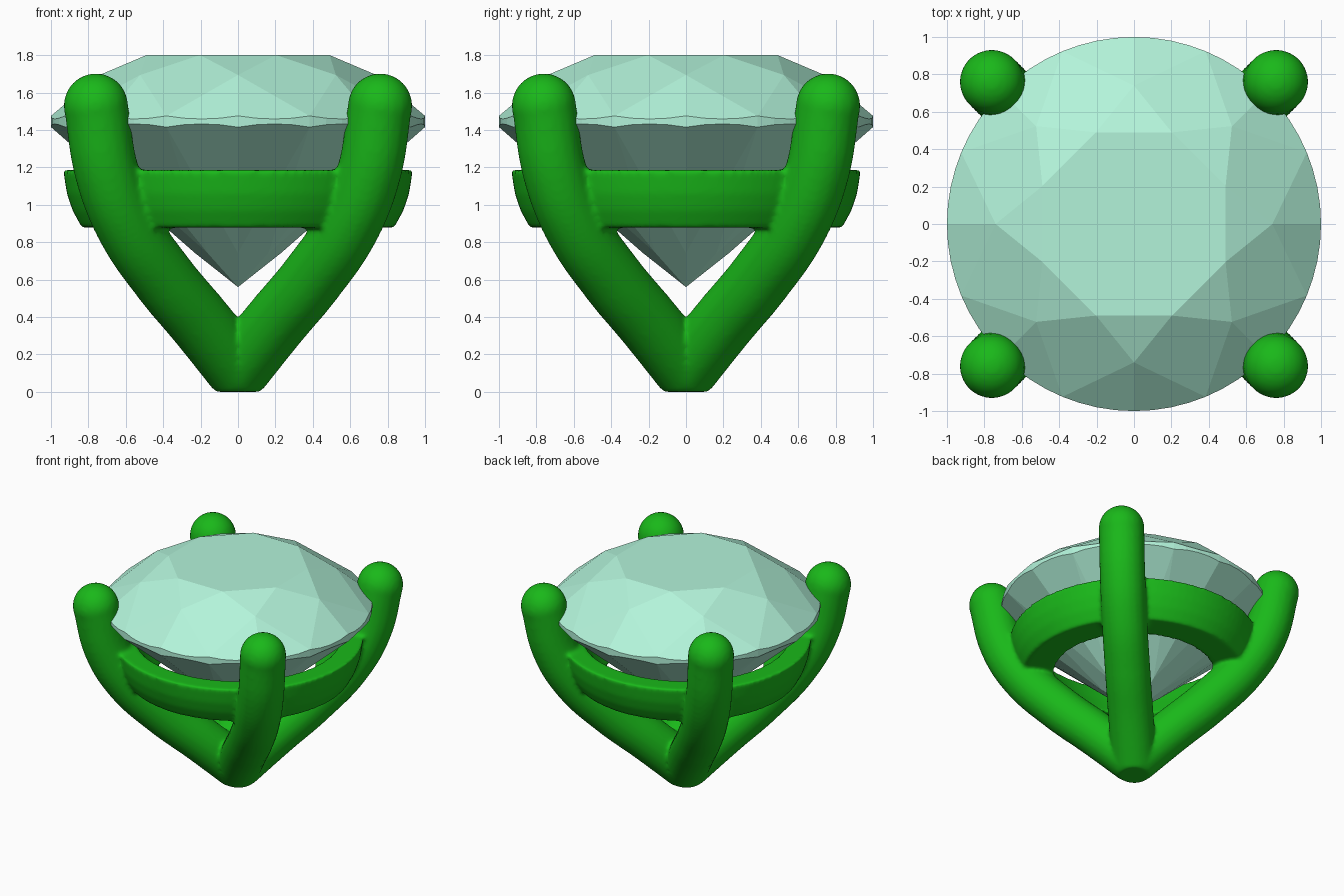
import bpy, bmesh
from math import cos, sin, pi, radians

if "Cube" in bpy.data.objects:
    bpy.data.objects.remove(bpy.data.objects["Cube"])


def material(name, rgb):
    m = bpy.data.materials.new(name)
    m.diffuse_color = (*rgb, 1)
    m.use_nodes = True
    m.node_tree.nodes["Principled BSDF"].inputs["Base Color"].default_value = m.diffuse_color
    return m


def mesh_object(name, bm, mat=None):
    me = bpy.data.meshes.new(name)
    bm.to_mesh(me)
    bm.free()
    ob = bpy.data.objects.new(name, me)
    bpy.context.collection.objects.link(ob)
    if mat:
        me.materials.append(mat)
    return ob


def activate(obs):
    bpy.ops.object.select_all(action='DESELECT')
    for o in obs:
        o.select_set(True)
    bpy.context.view_layer.objects.active = obs[0]


green = material("green_metal", (0.01, 0.48, 0.01))
mint = material("mint_gem", (0.45, 0.9, 0.7))

# Gem: round brilliant cut, as the hull of its facet corners
TABLE_R, TABLE_Z = 0.53, 1.80
STAR_R, TOP_Z = 0.74, 1.475
KITE_R, LOW_Z, CULET_Z = 0.23, 1.415, 0.56
c = cos(pi / 8)
star_z = TABLE_Z - (STAR_R * c - TABLE_R) / (1 - TABLE_R) * (TABLE_Z - TOP_Z)
kite_z = CULET_Z + (LOW_Z - CULET_Z) * KITE_R * c
edge = cos(pi / 16)
top_slope = (star_z - TOP_Z) / ((1 - STAR_R) * edge)
low_slope = (LOW_Z - kite_z) / ((1 - KITE_R) * edge)

bm = bmesh.new()


def polar(r, a, z):
    bm.verts.new((r * cos(a), r * sin(a), z))


for k in range(8):
    a = k * pi / 4
    polar(TABLE_R, a + pi / 8, TABLE_Z)
    polar(STAR_R, a, star_z)
    polar(KITE_R, a, kite_z)
for i in range(64):                      # scalloped girdle
    t = (i % 4 - 2) * pi / 32
    bulge = cos(t) - edge
    polar(1, i * pi / 32, TOP_Z - top_slope * bulge)
    polar(1, i * pi / 32, LOW_Z + low_slope * bulge)
bm.verts.new((0, 0, CULET_Z))
bmesh.ops.convex_hull(bm, input=bm.verts)
bmesh.ops.dissolve_limit(bm, angle_limit=radians(0.8), verts=bm.verts, edges=bm.edges)
bmesh.ops.recalc_face_normals(bm, faces=bm.faces)
mesh_object("gem", bm, mint)

# Prongs: four curved tubes rising from one foot, with ball tips
R = 0.172
PATH = [(0, 0.12), (0.2, 0.37), (0.4, 0.61), (0.59, 0.89), (0.70, 1.17), (0.76, 1.53)]


def ball(name, loc, r):
    b = bmesh.new()
    bmesh.ops.create_uvsphere(b, u_segments=32, v_segments=20, radius=r)
    bmesh.ops.translate(b, vec=loc, verts=b.verts)
    return mesh_object(name, b)


parts = []
for sx in (-1, 1):
    for sy in (-1, 1):
        cu = bpy.data.curves.new("prong", 'CURVE')
        cu.dimensions = '3D'
        cu.bevel_depth, cu.bevel_resolution = R, 8
        cu.use_fill_caps = True
        sp = cu.splines.new('BEZIER')
        sp.bezier_points.add(len(PATH) - 1)
        for p, (d, z) in zip(sp.bezier_points, PATH):
            p.co = (sx * d, sy * d, z)
            p.handle_left_type = p.handle_right_type = 'AUTO'
        ob = bpy.data.objects.new("prong", cu)
        bpy.context.collection.objects.link(ob)
        activate([ob])
        bpy.ops.object.convert(target='MESH')
        parts.append(bpy.context.view_layer.objects.active)
        parts.append(ball("prong_tip", (sx * 0.76, sy * 0.76, 1.53), R))
parts.append(ball("foot", (0, 0, 0.12), 0.165))

# Seat ring: lathed flared band under the girdle
PROFILE = [(0.935, 1.185), (0.915, 1.06), (0.885, 0.97), (0.835, 0.878),
           (0.60, 0.878), (0.69, 1.03), (0.77, 1.185)]
bm = bmesh.new()
N = 96
rings = [[bm.verts.new((r * cos(2 * pi * i / N), r * sin(2 * pi * i / N), z))
          for i in range(N)] for r, z in PROFILE]
for j, ring in enumerate(rings):
    nxt = rings[(j + 1) % len(rings)]
    for i in range(N):
        k = (i + 1) % N
        bm.faces.new((ring[i], ring[k], nxt[k], nxt[i]))
bmesh.ops.recalc_face_normals(bm, faces=bm.faces)
parts.append(mesh_object("seat_ring", bm))

# Fuse the metal into one softly blended body with a flat foot
activate(parts)
bpy.ops.object.join()
setting = bpy.context.view_layer.objects.active
setting.name = "prong_setting"
rm = setting.modifiers.new("fuse", 'REMESH')
rm.mode, rm.voxel_size = 'VOXEL', 0.016
bpy.ops.object.modifier_apply(modifier="fuse")
for v in setting.data.vertices:
    v.co.z = max(v.co.z, 0)
sm = setting.modifiers.new("soften", 'SMOOTH')
sm.factor, sm.iterations = 0.5, 8
bpy.ops.object.modifier_apply(modifier="soften")
setting.data.materials.clear()
setting.data.materials.append(green)
bpy.ops.object.shade_smooth()
